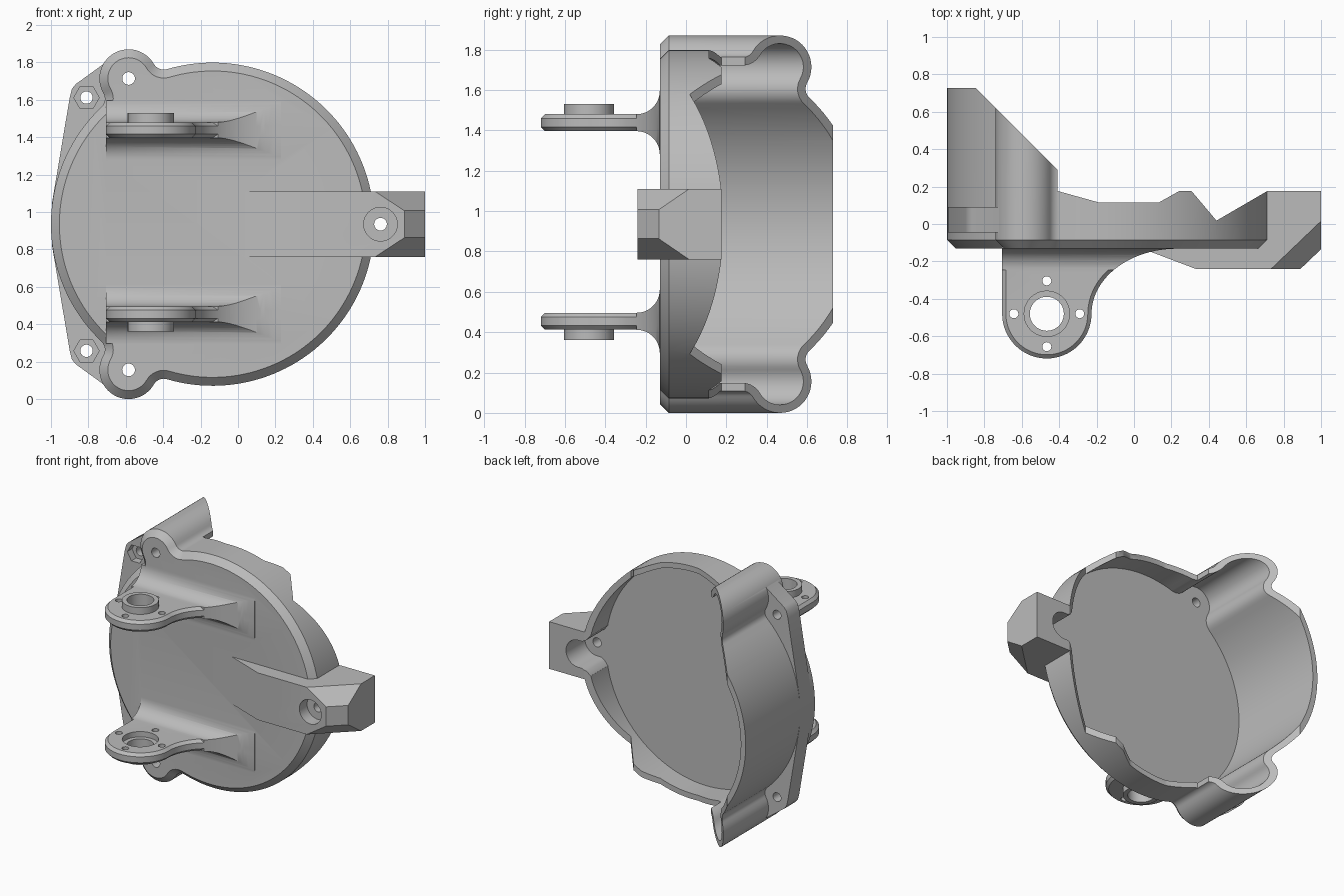
import bpy, bmesh
from math import radians, degrees, sin, cos, acos, atan2
from mathutils import Vector

if "Cube" in bpy.data.objects:
    bpy.data.objects.remove(bpy.data.objects["Cube"])

grey = bpy.data.materials.new("plain_grey")
grey.use_nodes = True
COLOUR = (0.5, 0.5, 0.5, 1)
grey.diffuse_color = COLOUR
grey.node_tree.nodes["Principled BSDF"].inputs["Base Color"].default_value = COLOUR

CX, CZ, R = -0.136, 0.935, 0.864          # housing circle
EAR = Vector((-0.449, 0.779))             # screw ear, relative to the circle
EAR_R, FILLET, WALL = 0.156, 0.06, 0.04
FRONT, SHOULDER, FLOOR = -0.13, -0.085, -0.045
LUG_MID = 0.946                           # mirror height of the two lugs


# ---------- helpers ----------
def arc(cx, cy, r, a, b, n, ry=None):
    ry = r if ry is None else ry
    steps = [radians(a + (b - a) * i / n) for i in range(n + 1)]
    return [(cx + r * cos(s), cy + ry * sin(s)) for s in steps]


def circle(cx, cy, r, n=40):
    return arc(cx, cy, r, 0, 360, n)[:-1]


def place(pts, axis, d):
    """Put a 2D profile into space at depth d along an axis."""
    order = {"x": lambda u, v: (d, u, v),
             "y": lambda u, v: (u, d, v),
             "z": lambda u, v: (u, v, d)}[axis]
    return [order(u, v) for u, v in pts]


def loft(name, rings, bevel=0):
    bm = bmesh.new()
    loops = [[bm.verts.new(p) for p in ring] for ring in rings]
    n = len(loops[0])
    for lo, hi in zip(loops, loops[1:]):
        for i in range(n):
            j = (i + 1) % n
            bm.faces.new((lo[i], lo[j], hi[j], hi[i]))
    caps = [bm.faces.new(loops[0][::-1]), bm.faces.new(loops[-1])]
    bmesh.ops.recalc_face_normals(bm, faces=bm.faces[:])
    if bevel:
        rim = list({e for f in caps for e in f.edges})
        bmesh.ops.bevel(bm, geom=rim, offset=bevel, segments=1, affect="EDGES")
    mesh = bpy.data.meshes.new(name)
    bm.to_mesh(mesh)
    bm.free()
    mesh.materials.append(grey)
    ob = bpy.data.objects.new(name, mesh)
    bpy.context.collection.objects.link(ob)
    return ob


def prism(name, pts, axis, lo, hi, bevel=0):
    return loft(name, [place(pts, axis, lo), place(pts, axis, hi)], bevel)


def combine(target, tool, op):
    tool.hide_render = True
    mod = target.modifiers.new(op, "BOOLEAN")
    mod.operation, mod.solver, mod.object = op, "EXACT", tool
    bpy.context.view_layer.objects.active = target
    bpy.ops.object.modifier_apply(modifier=mod.name)
    bpy.data.objects.remove(tool)


def outline(t):
    """Circle with two filleted ears, inset by t."""
    d, a, b = EAR.length, R + FILLET, EAR_R + FILLET
    phi = degrees(atan2(EAR.y, EAR.x))
    al = degrees(acos((a * a + d * d - b * b) / (2 * a * d)))
    be = degrees(acos((d * d + b * b - a * a) / (2 * d * b)))
    f1, f2 = [(a * cos(radians(phi + s * al)), a * sin(radians(phi + s * al))) for s in (-1, 1)]
    half = arc(0, 0, R - t, 0, phi - al, 44)
    half += arc(*f1, FILLET + t, phi - al + 180, phi + be, 8)[1:-1]
    half += arc(*EAR, EAR_R - t, phi - 180 + be, phi + 180 - be, 24)
    half += arc(*f2, FILLET + t, phi - be, phi + al - 180, 8)[1:-1]
    half += arc(0, 0, R - t, phi + al, 180, 20)
    full = half + [(x, -z) for x, z in half[-2:0:-1]]
    return [(CX + x, CZ + z) for x, z in full]


# ---------- housing: chamfered front plate and wall ----------
housing = loft("housing", [place(outline(0.045), "y", FRONT),
                           place(outline(0), "y", SHOULDER),
                           place(outline(0), "y", 0.728)])

# side flange carrying the nut pockets
edge = [(-0.674, 0.889), (-0.866, 0.75), (-0.888, 0.724), (-0.9, 0.675), (-0.995, 0.11)]
flange_pts = [(x, CZ + z) for x, z in edge] + [(x, CZ - z) for x, z in edge[::-1]]
flange = prism("flange", flange_pts, "y", -0.045, 0.09)
combine(housing, flange, "UNION")

# ---------- arm with clipped corners ----------
arm_pts = [(0.04, -0.13), (0.33, -0.24), (0.89, -0.24), (1, -0.135), (1, 0.25), (0.04, 0.25)]
arm = prism("arm", arm_pts, "z", CZ - 0.175, CZ + 0.175)
bm = bmesh.new()
bm.from_mesh(arm.data)
for s in (-1, 1):
    cut = bmesh.ops.bisect_plane(bm, geom=bm.verts[:] + bm.edges[:] + bm.faces[:],
                                 plane_co=(0.89, -0.24, CZ + s * 0.072),
                                 plane_no=(0.11, -0.115, s * 0.168), clear_outer=True)
    rim = [e for e in cut["geom_cut"] if isinstance(e, bmesh.types.BMEdge)]
    bmesh.ops.contextual_create(bm, geom=rim)
bmesh.ops.recalc_face_normals(bm, faces=bm.faces[:])
bm.to_mesh(arm.data)
bm.free()
combine(housing, arm, "UNION")

# ---------- two pivot lugs with flared roots ----------
PX, PY = -0.466, -0.48
lug_pts = [(-0.705, -0.1)] + arc(PX, PY, 0.239, 180, 360, 32)
lug_pts += arc(0.23, PY, 0.457, 180, 90, 32, 0.348)[1:] + [(0.23, -0.1)]
half_t, flare = 0.042, 0.115
for s in (1, -1):
    zc = LUG_MID + s * 0.492
    plate = prism("lug_plate", lug_pts, "z", zc - half_t, zc + half_t, 0.02)
    y0, dz = FRONT - flare, half_t + flare
    section = [(-0.1, zc - dz)] + arc(y0, zc - dz, flare, 0, 90, 12)
    section += arc(y0, zc + dz, flare, -90, 0, 12) + [(-0.1, zc + dz)]
    root = prism("lug_root", section, "x", -0.8, 0.3)
    combine(root, prism("lug_trim", lug_pts, "z", zc - 0.3, zc + 0.3), "INTERSECT")
    collar_z = sorted((zc + s * 0.01, zc + s * 0.092))
    collar = prism("lug_collar", circle(PX, PY, 0.124), "z", *collar_z)
    for part in (root, plate, collar):
        combine(housing, part, "UNION")

# ---------- hollow interior, arm pocket and stepped rear edge ----------
key = [(0.55, -0.15), (0.675, -0.15), (0.7, -0.115), (0.73, -0.1)]
key += arc(0.762, 0, 0.1, -90, 90, 20) + [(x, -z) for x, z in key[::-1]]
key = [(x, CZ + z) for x, z in key]
cavity = prism("cavity", outline(WALL), "y", FLOOR, 1)
combine(cavity, prism("arm_pocket", key, "y", FLOOR, 1), "UNION")
combine(housing, cavity, "DIFFERENCE")

rear = [(-1.2, 0.728), (-0.848, 0.728), (-0.41, 0.292), (-0.41, 0.177), (-0.184, 0.114),
        (0.131, 0.114), (0.243, 0.177), (0.307, 0.177), (0.441, 0.018), (0.714, 0.177),
        (1.2, 0.177), (1.2, 1.2), (-1.2, 1.2)]
combine(housing, prism("rear_trim", rear, "z", -1, 3), "DIFFERENCE")

# ---------- holes ----------
holes = [("arm_hole", circle(0.762, CZ, 0.034, 24), "y", -0.5, 0.1),
         ("arm_recess", circle(0.762, CZ, 0.09), "y", -0.5, -0.15),
         ("pivot_bore", circle(PX, PY, 0.091), "z", 0, 1.9),
         ("pivot_recess", circle(PX, PY, 0.122), "z", LUG_MID - 0.49, LUG_MID + 0.49)]
for dx, dy in ((1, 0), (-1, 0), (0, 1), (0, -1)):
    holes.append(("lug_hole", circle(PX + dx * 0.176, PY + dy * 0.176, 0.024, 20), "z", 0, 1.9))
for s in (-1, 1):
    nut_z = CZ + s * 0.677
    holes += [("ear_hole", circle(CX + EAR.x, CZ + s * EAR.y, 0.034, 24), "y", -0.5, 0.1),
              ("nut_hole", circle(-0.81, nut_z, 0.033, 24), "y", -0.5, 0.3),
              ("nut_pocket", circle(-0.81, nut_z, 0.068, 6), "y", -0.5, 0.01)]
for hole in holes:
    combine(housing, prism(*hole), "DIFFERENCE")

# ---------- shading ----------
bpy.ops.object.select_all(action="DESELECT")
housing.select_set(True)
bpy.context.view_layer.objects.active = housing
bpy.ops.object.shade_smooth_by_angle(angle=radians(30))
